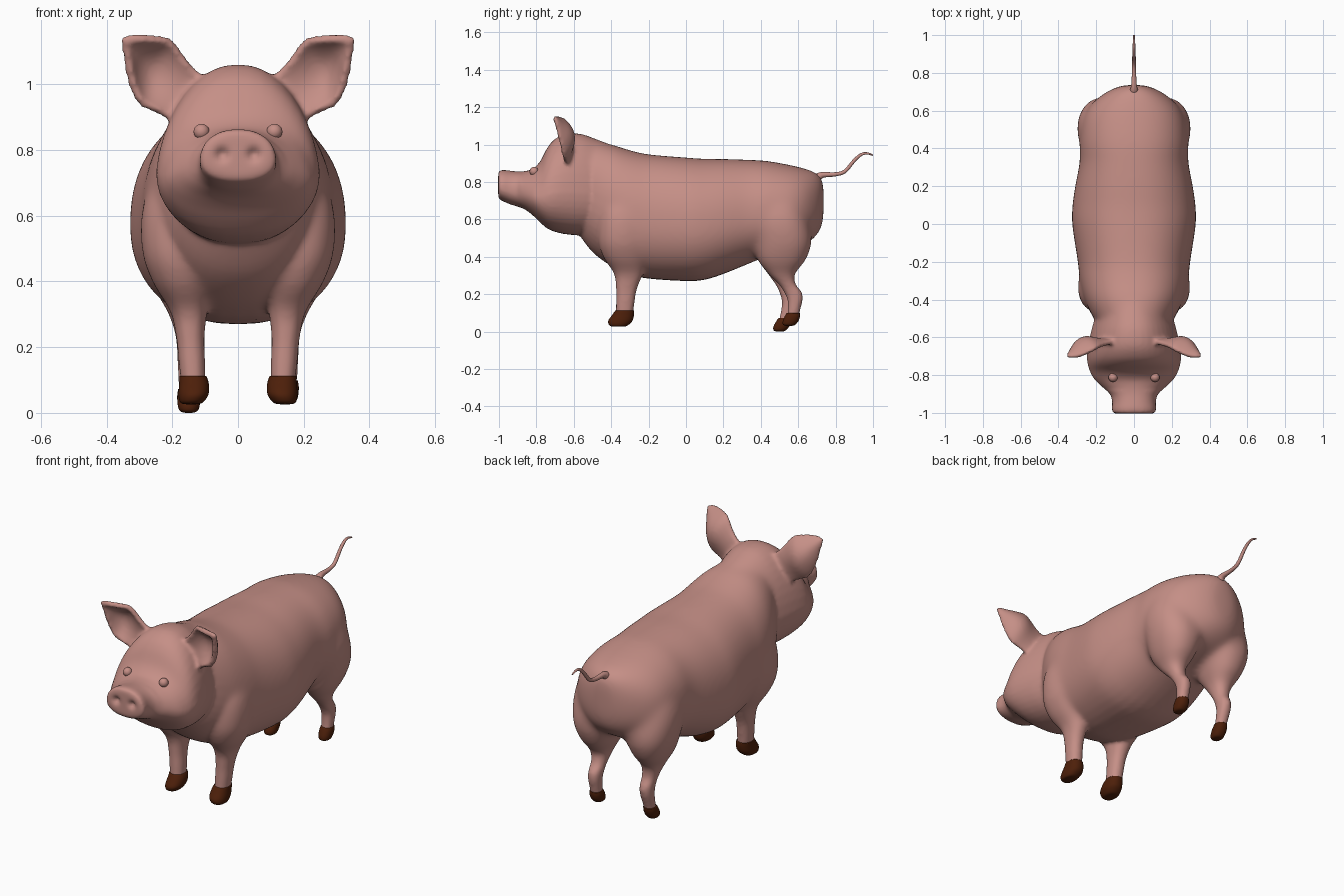
import bpy, bmesh, math
from mathutils import Vector

if "Cube" in bpy.data.objects:
    bpy.data.objects.remove(bpy.data.objects["Cube"])


def material(name, rgb):
    m = bpy.data.materials.new(name)
    m.diffuse_color = (*rgb, 1)
    m.use_nodes = True
    m.node_tree.nodes["Principled BSDF"].inputs["Base Color"].default_value = m.diffuse_color
    return m


SKIN = material("pink skin", (0.56, 0.275, 0.24))
HOOF = material("brown hoof", (0.075, 0.014, 0.003))


def refine(rows, n=5):
    """Catmull-Rom interpolation of tuples."""
    out = []
    for i in range(len(rows) - 1):
        p0, p1, p2 = rows[max(i - 1, 0)], rows[i], rows[i + 1]
        p3 = rows[min(i + 2, len(rows) - 1)]
        for k in range(n):
            t = k / n
            out.append(tuple(
                0.5 * (2 * b + (c - a) * t + (2 * a - 5 * b + 4 * c - d) * t * t
                       + (3 * b - a - 3 * c + d) * t ** 3)
                for a, b, c, d in zip(p0, p1, p2, p3)))
    return out + [tuple(rows[-1])]


def spow(v, p=0.9):
    return math.copysign(abs(v) ** p, v)


def trunk_ring(row, a, widest=0.46, taper=0):
    """Upright egg-shaped section: y, bottom z, top z, half width."""
    y, zb, zt, w = row
    c, s = spow(math.cos(a)), spow(math.sin(a))
    zc = zb + widest * (zt - zb)
    w *= 1 - taper * max(s, 0)
    return (w * c, y, zc + s * ((zt - zc) if s > 0 else (zc - zb)))


def head_ring(row, a):
    return trunk_ring(row, a, 0.41, 0.13 if row[0] > -.88 else 0)


def limb_ring(row, a):
    """Level section: x, y, z, radius x, radius y."""
    x, y, z, rx, ry = row
    return (x + rx * spow(math.cos(a)), y + ry * spow(math.sin(a)), z)


def add_object(name, bm, mat):
    bmesh.ops.recalc_face_normals(bm, faces=bm.faces)
    for f in bm.faces:
        f.smooth = True
    me = bpy.data.meshes.new(name)
    bm.to_mesh(me)
    bm.free()
    me.materials.append(mat)
    ob = bpy.data.objects.new(name, me)
    bpy.context.collection.objects.link(ob)
    return ob


def loft(name, rows, ring, mat=SKIN, seg=40):
    bm = bmesh.new()
    rings = [[bm.verts.new(ring(r, 2 * math.pi * i / seg)) for i in range(seg)]
             for r in refine(rows)]
    for a, b in zip(rings, rings[1:]):
        for i in range(seg):
            j = (i + 1) % seg
            bm.faces.new((a[i], a[j], b[j], b[i]))
    bm.faces.new(rings[0])
    bm.faces.new(rings[-1])
    return add_object(name, bm, mat)


def ear(name, side):
    # inner edge (x, y, z), outer edge (x, y, z), cup depth, base to tip
    rows = [(.10, -.61, 1.02, .18, -.62, .87, .01),
            (.15, -.63, 1.075, .24, -.635, .905, .03),
            (.20, -.655, 1.14, .303, -.65, .935, .06),
            (.25, -.68, 1.152, .334, -.665, .995, .06),
            (.30, -.70, 1.155, .350, -.685, 1.07, .035),
            (.345, -.70, 1.153, .362, -.70, 1.14, .005)]
    bm = bmesh.new()
    grid = []
    for r in refine(rows):
        p, q = Vector(r[:3]), Vector(r[3:6])
        line = []
        for k in range(13):
            v = p.lerp(q, k / 12)
            v.y += r[6] * math.sin(math.pi * k / 12) ** 0.8
            line.append(bm.verts.new((side * v.x, v.y, v.z)))
        grid.append(line)
    for a, b in zip(grid, grid[1:]):
        for k in range(12):
            bm.faces.new((a[k], a[k + 1], b[k + 1], b[k]))
    bmesh.ops.recalc_face_normals(bm, faces=bm.faces)
    bmesh.ops.solidify(bm, geom=bm.faces[:], thickness=0.026)
    return add_object(name, bm, SKIN)


# Trunk from chest to rump
parts = [loft("body", [
    (-.58, .53, .96, .15), (-.50, .425, 1.005, .212), (-.40, .35, 1.0, .262),
    (-.30, .305, .97, .287), (-.20, .283, .948, .298), (0, .270, .931, .328),
    (.10, .277, .924, .326), (.20, .308, .923, .312), (.33, .36, .919, .288),
    (.43, .40, .913, .288), (.55, .43, .892, .272), (.63, .46, .873, .23),
    (.69, .505, .852, .16), (.725, .56, .82, .09), (.736, .63, .77, .04)],
    trunk_ring)]

# Head with jowls, forehead and snout
parts.append(loft("head", [
    (-.40, .58, 1.0, .16), (-.48, .53, 1.03, .20), (-.56, .515, 1.056, .225),
    (-.64, .520, 1.058, .242), (-.70, .533, 1.03, .249), (-.74, .55, .985, .246),
    (-.78, .583, .91, .234), (-.82, .622, .87, .212), (-.86, .652, .858, .172),
    (-.90, .668, .856, .128), (-.94, .680, .86, .116), (-.975, .695, .864, .117),
    (-.998, .708, .86, .113), (-1.004, .725, .845, .095)], head_ring))

# Legs and hooves; the hind legs stand a little apart from each other
for side, word, dy, dz in ((1, "right", 0, 0), (-1, "left", -.05, -.03)):
    parts.append(ear("ear_" + word, side))
    parts.append(loft("front_leg_" + word, [
        (side * x, y, z, rx, ry) for x, y, z, rx, ry in (
            (.14, -.33, .80, .06, .08), (.17, -.335, .65, .115, .125),
            (.172, -.335, .50, .122, .135), (.167, -.325, .40, .095, .118),
            (.15, -.308, .31, .057, .078), (.145, -.318, .23, .043, .056),
            (.14, -.325, .15, .040, .049), (.136, -.33, .08, .036, .045))],
        limb_ring))
    loft("front_hoof_" + word, [
        (side * x, y, z, rx, ry) for x, y, z, rx, ry in (
            (.137, -.328, .112, .041, .050), (.134, -.336, .09, .045, .058),
            (.135, -.350, .06, .046, .065), (.139, -.358, .04, .040, .056),
            (.142, -.361, .029, .030, .042), (.143, -.361, .026, .012, .02))],
        limb_ring, HOOF)

    def stance(rows):
        out = []
        for x, y, z, rx, ry in rows:
            t = min(1, max(0, (.32 - z) / .26))
            out.append((side * x, y + dy * t, z + dz * t, rx, ry))
        return out
    parts.append(loft("hind_leg_" + word, stance([
        (.12, .47, .82, .07, .08), (.14, .49, .72, .125, .13),
        (.15, .50, .60, .15, .155), (.158, .518, .48, .132, .155),
        (.160, .512, .385, .098, .130), (.157, .512, .31, .058, .072),
        (.152, .540, .255, .041, .046), (.150, .572, .21, .036, .047),
        (.150, .583, .17, .034, .041), (.150, .578, .12, .031, .034),
        (.150, .570, .07, .028, .031)]), limb_ring))
    loft("hind_hoof_" + word, stance([
        (.150, .573, .098, .032, .036), (.150, .568, .08, .035, .041),
        (.150, .560, .058, .034, .042), (.150, .553, .041, .030, .036),
        (.150, .551, .033, .022, .027), (.150, .551, .030, .009, .012)]),
        limb_ring, HOOF)
    # Eyes
    bm = bmesh.new()
    bmesh.ops.create_uvsphere(bm, u_segments=24, v_segments=16, radius=.024)
    bmesh.ops.translate(bm, verts=bm.verts, vec=(side * .111, -.812, .856))
    add_object("eye_" + word, bm, SKIN)

# Fuse the soft parts into one smooth skin
bpy.ops.object.select_all(action='DESELECT')
for p in parts:
    p.select_set(True)
skin = parts[0]
bpy.context.view_layer.objects.active = skin
bpy.ops.object.join()
rm = skin.modifiers.new("fuse", 'REMESH')
rm.mode = 'VOXEL'
rm.voxel_size = 0.0095
rm.use_smooth_shade = True
sm = skin.modifiers.new("soften", 'SMOOTH')
sm.factor = 0.5
sm.iterations = 7
for m in ("fuse", "soften"):
    bpy.ops.object.modifier_apply(modifier=m)

# Blend shoulders, haunches and nape further into the trunk
group = skin.vertex_groups.new(name="trunk")
for v in skin.data.vertices:
    x, y, z = v.co
    front = -.47 - .08 * min(1, max(0, (z - .75) / .15))
    w = min(1, max(0, (z - .30) / .12)) * min(1, max(0, (y - front) / .1))
    if w > 0:
        group.add([v.index], w, 'REPLACE')
sm = skin.modifiers.new("blend", 'SMOOTH')
sm.factor = 0.5
sm.iterations = 60
sm.vertex_group = "trunk"
bpy.ops.object.modifier_apply(modifier="blend")

# Nostrils pressed into the snout
for v in skin.data.vertices:
    if v.co.y < -.95:
        d2 = (abs(v.co.x) - .048) ** 2 + (v.co.z - .787) ** 2
        v.co.y += .02 * math.exp(-d2 / .018 ** 2)
for f in skin.data.polygons:
    f.use_smooth = True
    f.material_index = 0

# Tail
path = refine([(.685, .81, .02), (.71, .828, .021), (.735, .838, .015),
               (.80, .841, .011), (.85, .857, .010), (.90, .915, .009),
               (.935, .945, .008), (.965, .953, .006), (1.0, .943, .004)])
cu = bpy.data.curves.new("tail", 'CURVE')
cu.dimensions = '3D'
cu.bevel_depth = 1
cu.bevel_resolution = 4
cu.use_fill_caps = True
sp = cu.splines.new('POLY')
sp.points.add(len(path) - 1)
for pt, (y, z, r) in zip(sp.points, path):
    pt.co = (0, y, z, 1)
    pt.radius = r
sp.use_smooth = True
cu.materials.append(SKIN)
bpy.context.collection.objects.link(bpy.data.objects.new("tail", cu))
